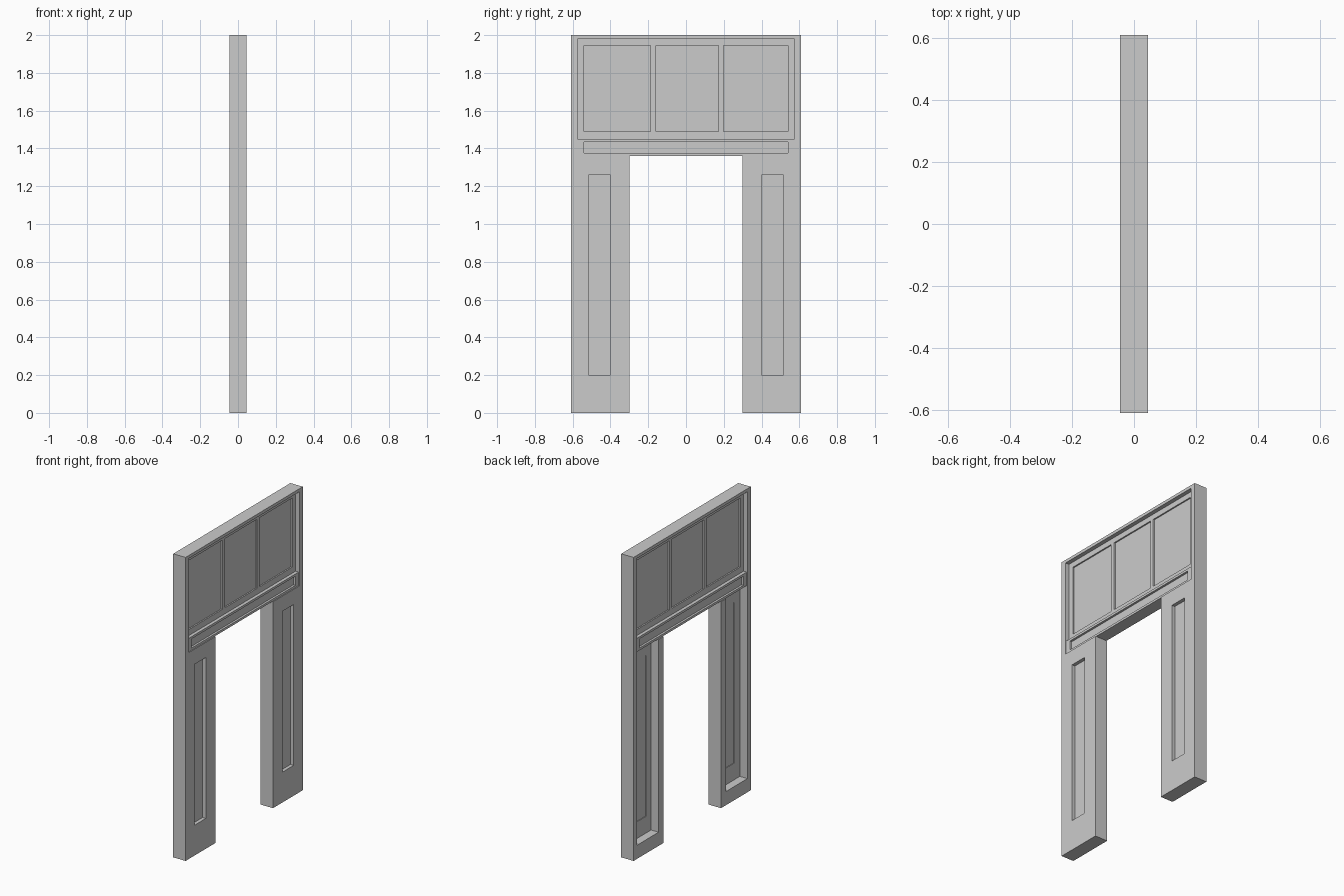
import bpy, bmesh
from mathutils import Vector

if "Cube" in bpy.data.objects:
    bpy.data.objects.remove(bpy.data.objects["Cube"])


def plate(name, rect, x0, x1, holes=()):
    """Upright plate in the y-z plane. rect and holes are (y0, y1, z0, z1)."""
    rects = [rect, *holes]
    ys = sorted({v for r in rects for v in r[:2]})
    zs = sorted({v for r in rects for v in r[2:]})
    bm = bmesh.new()
    grid = {(y, z): bm.verts.new((x0, y, z)) for y in ys for z in zs}
    for ya, yb in zip(ys, ys[1:]):
        for za, zb in zip(zs, zs[1:]):
            cy, cz = (ya + yb) / 2, (za + zb) / 2
            if any(h[0] < cy < h[1] and h[2] < cz < h[3] for h in holes):
                continue
            bm.faces.new([grid[ya, za], grid[ya, zb], grid[yb, zb], grid[yb, za]])
    bmesh.ops.delete(bm, geom=[v for v in bm.verts if not v.link_faces], context='VERTS')
    out = bmesh.ops.extrude_face_region(bm, geom=bm.faces[:], use_keep_orig=True)
    moved = [g for g in out['geom'] if isinstance(g, bmesh.types.BMVert)]
    bmesh.ops.translate(bm, verts=moved, vec=Vector((x1 - x0, 0, 0)))
    bmesh.ops.recalc_face_normals(bm, faces=bm.faces[:])
    mesh = bpy.data.meshes.new(name)
    bm.to_mesh(mesh)
    bm.free()
    obj = bpy.data.objects.new(name, mesh)
    bpy.context.collection.objects.link(obj)
    return obj


W, T = 0.61, 0.045        # half width and half thickness
IN = 0.575                # half width inside the outer border
OPEN, LINTEL = 0.30, 1.36  # half width and height of the opening

# Header border: top rail and two stiles, open at the bottom
plate("header_border", (-W, W, LINTEL, 2.0), -T, T, [(-IN, IN, LINTEL, 1.98)])

# Lattice with three sunken panels, same on both sides
panes = [(a, b, 1.49, 1.945) for a, b in ((-0.54, -0.188), (-0.16, 0.172), (0.198, 0.54))]
plate("header_lattice", (-IN, IN, 1.45, 1.98), -0.018, 0.018, panes)
for p in panes:
    plate("header_pane", p, -0.009, 0.009)

# Lintel rail with a long sunken panel
slot = (-0.54, 0.54, 1.375, 1.435)
plate("lintel_rail", (-IN, IN, LINTEL, 1.45), -0.04, 0.04, [slot])
plate("lintel_panel", slot, -0.026, 0.026)


def span(side, a, b, z0, z1):
    """Rectangle between distances a and b from the middle, on one side."""
    return (*sorted((side * a, side * b)), z0, z1)


# Legs: face sheet with sunken panel, hollow framed back
for side, label in ((-1, "left"), (1, "right")):
    leg = span(side, OPEN, W, 0, LINTEL)
    recess = span(side, 0.40, 0.515, 0.20, 1.26)
    plate(label + "_leg_face", leg, 0.01, T, [recess])
    plate(label + "_leg_panel", recess, 0.014, 0.022)
    plate(label + "_leg_back_frame", leg, -T, 0.01, [span(side, 0.35, IN, 0.09, LINTEL)])
